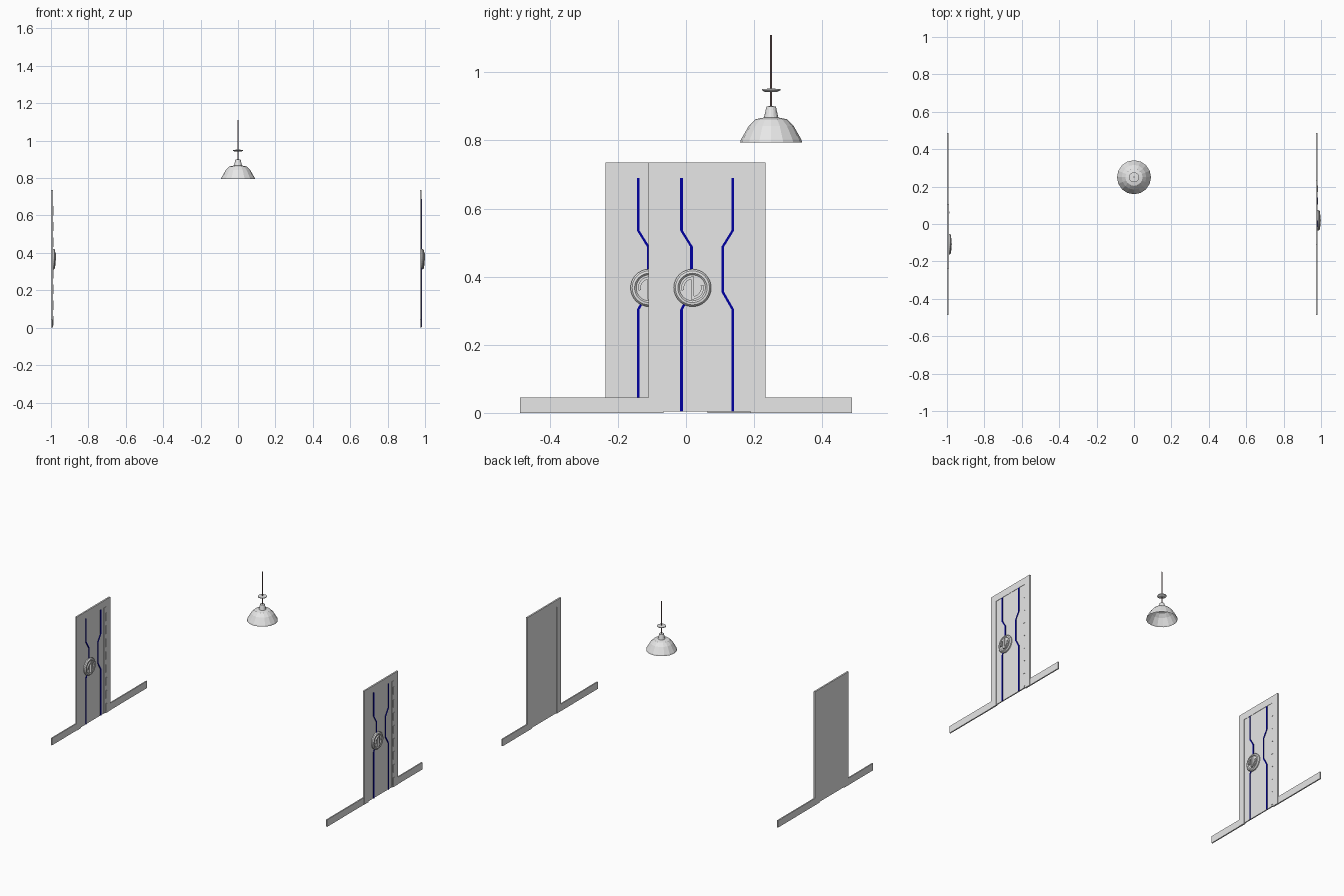
import bpy
import bmesh
from math import cos, sin, pi
from mathutils import Matrix, Vector

cube = bpy.data.objects.get("Cube")
if cube:
    bpy.data.objects.remove(cube, do_unlink=True)


def material(name, rgb):
    m = bpy.data.materials.new(name)
    m.use_nodes = True
    colour = (*rgb, 1)
    m.diffuse_color = colour
    m.node_tree.nodes["Principled BSDF"].inputs["Base Color"].default_value = colour
    return m


GREY = material("light_grey", (0.8, 0.8, 0.8))
BLUE = material("dark_blue", (0.0, 0.0, 0.35))
BROWN = material("dull_brown", (0.3, 0.2, 0.2))


def finish(name, bm, mat):
    bmesh.ops.recalc_face_normals(bm, faces=bm.faces)
    mesh = bpy.data.meshes.new(name)
    bm.to_mesh(mesh)
    bm.free()
    mesh.materials.append(mat)
    ob = bpy.data.objects.new(name, mesh)
    bpy.context.collection.objects.link(ob)


def box(name, lo, hi):
    lo, hi = Vector(lo), Vector(hi)
    bm = bmesh.new()
    bmesh.ops.create_cube(bm, size=1)
    bmesh.ops.scale(bm, vec=hi - lo, verts=bm.verts)
    bmesh.ops.translate(bm, vec=(lo + hi) / 2, verts=bm.verts)
    finish(name, bm, GREY)


def lathe(name, profile, sides, place, mat=GREY):
    """Spin (radius, height) points about z, then apply a placing matrix."""
    bm = bmesh.new()
    rings = []
    for r, h in profile:
        if r == 0:
            rings.append([bm.verts.new((0, 0, h))] * sides)
        else:
            rings.append([bm.verts.new((r * cos(2 * pi * i / sides),
                                        r * sin(2 * pi * i / sides), h))
                          for i in range(sides)])
    for a, b in zip(rings, rings[1:]):
        for i in range(sides):
            j = (i + 1) % sides
            # Repeated pole vertices collapse, leaving a triangle
            bm.faces.new(list(dict.fromkeys((a[i], a[j], b[j], b[i]))))
    bmesh.ops.remove_doubles(bm, verts=bm.verts, dist=0.00001)
    bm.transform(place)
    finish(name, bm, mat)


def sweep(name, sections, mat):
    """Solid bar through a list of four-cornered sections."""
    bm = bmesh.new()
    rows = [[bm.verts.new(p) for p in section] for section in sections]
    for a, b in zip(rows, rows[1:]):
        for i in range(4):
            j = (i + 1) % 4
            bm.faces.new((a[i], a[j], b[j], b[i]))
    bm.faces.new(rows[0])
    bm.faces.new(rows[-1])
    finish(name, bm, mat)


def ribbon(name, path, half, x0, x1):
    """Painted strip following (y, z) points, facing +x."""
    sweep(name, [[(x, y + s * half, z)
                  for x, s in ((x0, -1), (x0, 1), (x1, 1), (x1, -1))]
                 for y, z in path], BLUE)


def arc_grip(name, x0, x1, y, z, radius, half, start, end, steps=8):
    """Curved raised bar lying in the yz plane."""
    angles = [start + (end - start) * k / steps for k in range(steps + 1)]
    sweep(name, [[(x, y + r * cos(a), z + r * sin(a))
                  for x, r in ((x0, radius - half), (x0, radius + half),
                               (x1, radius + half), (x1, radius - half))]
                 for a in angles], GREY)


HALF_WALL = 0.487


def door(tag, x, y):
    """Door set facing +x: x is its back plane, y the middle of its frame."""
    def part(name, lo, hi):
        box(f"{tag}_{name}", (x + lo[0], y + lo[1], lo[2]),
            (x + hi[0], y + hi[1], hi[2]))

    # Frame
    outer, inner, top = 0.172, 0.128, 0.735
    part("frame_right_post", (0, -outer, 0), (0.01, -inner, 0.69))
    part("frame_left_post", (0, inner, 0), (0.01, outer, 0.69))
    part("frame_lintel", (0, -outer, 0.69), (0.01, outer, top))

    # Skirting boards out to the ends of the wall
    box(f"{tag}_skirting_right", (x, -HALF_WALL, 0), (x + 0.008, y - outer, 0.045))
    box(f"{tag}_skirting_left", (x, y + outer, 0), (x + 0.008, HALF_WALL, 0.045))

    # Door leaf and hinge
    part("leaf", (0.001, -inner, 0.004), (0.008, inner, 0.69))
    part("hinge_plate", (0.008, 0.108, 0.004), (0.0105, 0.145, 0.688))
    count, step = 8, 0.084
    for i in range(count):
        z = 0.012 + i * step
        part(f"hinge_knuckle_{i}", (0.01, 0.122, z), (0.013, 0.133, z + step * 0.6))

    # Painted stripes, mirrored about the middle of the leaf
    bends = ((0.075, 0.689), (0.075, 0.535), (0.046, 0.488),
             (0.046, 0.355), (0.075, 0.304), (0.075, 0.004))
    for side, s in (("right", -1), ("left", 1)):
        ribbon(f"{tag}_stripe_{side}", [(y + s * b, z) for b, z in bends],
               0.004, x + 0.007, x + 0.0115)

    # Round dial handle with raised rim and grips
    ky, kz = y - 0.043, 0.367
    place = Matrix.Translation((x, ky, kz)) @ Matrix.Rotation(pi / 2, 4, 'Y')
    lathe(f"{tag}_handle_dial",
          [(0, 0.007), (0.055, 0.007), (0.055, 0.015), (0.050, 0.021),
           (0.043, 0.022), (0.038, 0.017), (0, 0.017)], 32, place)
    box(f"{tag}_handle_bar", (x + 0.016, ky - 0.005, kz - 0.034),
        (x + 0.028, ky + 0.005, kz + 0.034))
    for side, turn in (("upper", 0), ("lower", pi)):
        arc_grip(f"{tag}_handle_grip_{side}", x + 0.016, x + 0.025, ky, kz,
                 0.029, 0.004, turn + pi * 0.5, turn + pi * 1.08)


door("near_door", 0.972, 0.062)
door("far_door", -1.0, -0.065)

# Hanging lamp: hollow shade, collar and rod
lamp = Matrix.Translation((0, 0.25, 0))
lathe("lamp_shade",
      [(0.091, 0.794), (0.089, 0.802), (0.066, 0.842), (0.046, 0.862),
       (0.021, 0.867), (0.014, 0.899), (0.003, 0.901), (0.003, 0.893),
       (0.011, 0.891), (0.018, 0.864), (0.044, 0.858), (0.063, 0.839),
       (0.086, 0.800), (0.091, 0.794)], 16, lamp)
lathe("lamp_collar",
      [(0, 0.942), (0.018, 0.942), (0.027, 0.947), (0.027, 0.951), (0, 0.952)],
      16, lamp)
lathe("lamp_rod",
      [(0, 0.890), (0.003, 0.890), (0.003, 1.11), (0, 1.11)], 16, lamp, BROWN)
